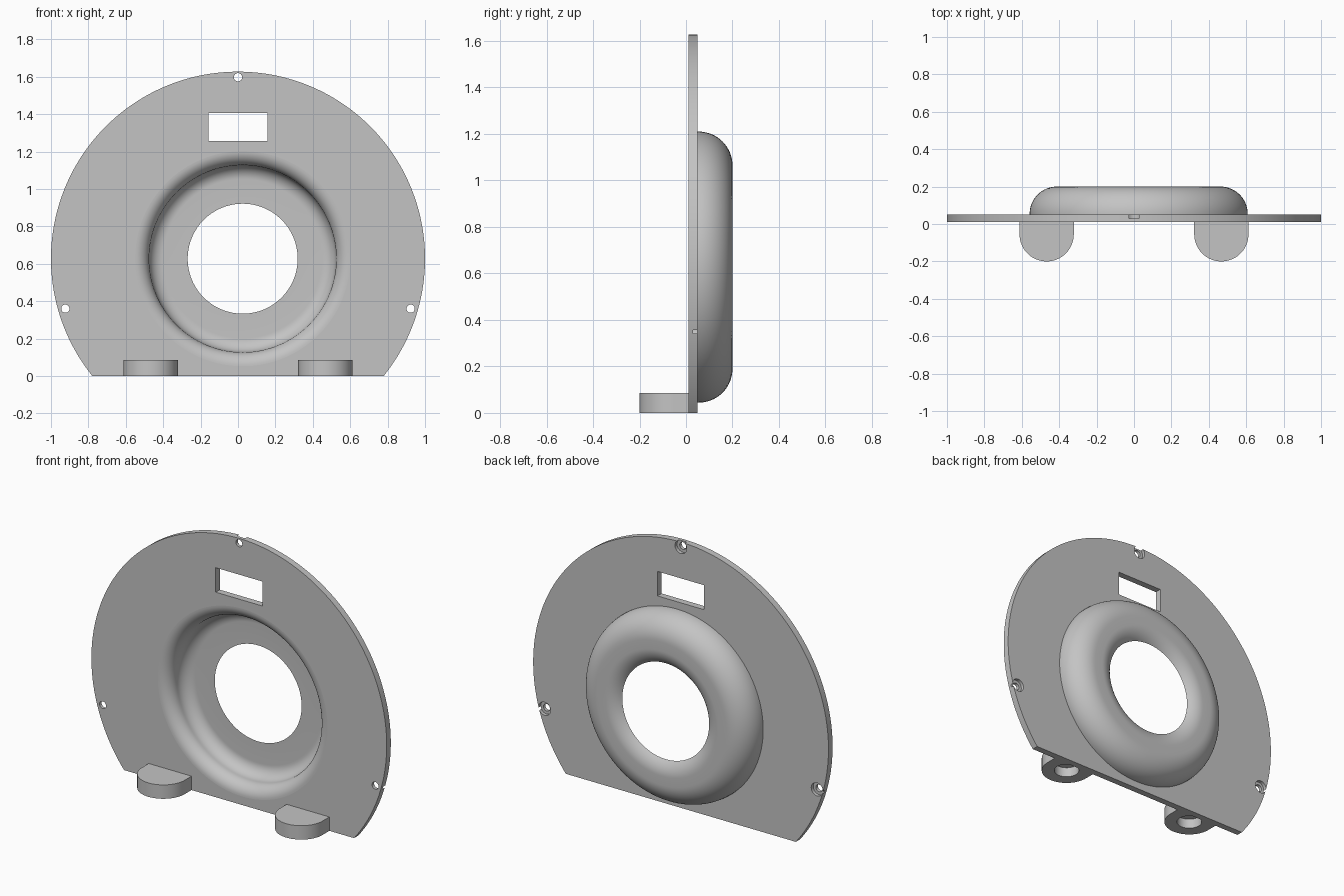
import bpy, bmesh
from math import sin, cos, pi, asin, radians, sqrt
from mathutils import Vector

if "Cube" in bpy.data.objects:
    bpy.data.objects.remove(bpy.data.objects["Cube"], do_unlink=True)

grey = bpy.data.materials.new("plain_grey")
grey.use_nodes = True
colour = (0.55, 0.55, 0.55, 1)
grey.diffuse_color = colour
grey.node_tree.nodes["Principled BSDF"].inputs["Base Color"].default_value = colour

CZ = 0.627                      # height of the disc centre
FRONT, BACK = 0.01, 0.05        # faces of the plate


def make(name, bm):
    bmesh.ops.recalc_face_normals(bm, faces=bm.faces)
    mesh = bpy.data.meshes.new(name)
    bm.to_mesh(mesh)
    bm.free()
    mesh.materials.append(grey)
    obj = bpy.data.objects.new(name, mesh)
    bpy.context.collection.objects.link(obj)
    return obj


def prism(name, outline, move):
    """Extrude a closed outline of 3D points along a vector."""
    bm = bmesh.new()
    face = bm.faces.new([bm.verts.new(p) for p in outline])
    side = bmesh.ops.extrude_face_region(bm, geom=[face])["geom"]
    bmesh.ops.translate(bm, vec=move, verts=[v for v in side if isinstance(v, bmesh.types.BMVert)])
    return make(name, bm)


def arc(cx, cy, r, start, end, n):
    return [(cx + r * cos(start + (end - start) * i / n),
             cy + r * sin(start + (end - start) * i / n)) for i in range(n + 1)]


def bore(x, z, r, y0, y1, n=32):
    """Cutter running front to back."""
    pts = arc(x, z, r, 0, 2 * pi, n)[:-1]
    return prism("cutter", [(a, y0, b) for a, b in pts], Vector((0, y1 - y0, 0)))


def cut(obj, cutters):
    for c in cutters:
        mod = obj.modifiers.new("cut", "BOOLEAN")
        mod.operation, mod.solver, mod.object = "DIFFERENCE", "EXACT", c
    bpy.context.view_layer.update()
    graph = bpy.context.evaluated_depsgraph_get()
    mesh = bpy.data.meshes.new_from_object(obj.evaluated_get(graph))
    obj.modifiers.clear()
    obj.data = mesh
    for c in cutters:
        bpy.data.objects.remove(c, do_unlink=True)


def smooth(obj):
    bpy.ops.object.select_all(action="DESELECT")
    obj.select_set(True)
    bpy.context.view_layer.objects.active = obj
    bpy.ops.object.shade_smooth_by_angle(angle=radians(35))


# Round plate with a flat base
DISH_X, RIM = 0.025, 0.575
low = asin(CZ)
edge = arc(0, CZ, 1, -low, pi + low, 160)
plate = prism("round_plate", [(x, FRONT, z) for x, z in edge], Vector((0, BACK - FRONT, 0)))

# Dish opening, window, and screw holes counterbored from the back
wx, wz0, wz1 = 0.158, 1.255, 1.405
window = prism("cutter", [(-wx, -0.1, wz0), (wx, -0.1, wz0), (wx, -0.1, wz1), (-wx, -0.1, wz1)],
               Vector((0, 0.3, 0)))
cutters = [bore(DISH_X, CZ, RIM, -0.1, 0.2, 128), window]
for x, z in ((0, 1.597), (-0.923, 0.36), (0.923, 0.36)):
    cutters += [bore(x, z, 0.022, -0.1, 0.2), bore(x, z, 0.04, 0.03, 0.1)]
cut(plate, cutters)
smooth(plate)

# Dished ring: profile of (radius, y) spun around the opening
f, outer, lip = 0.075, 0.146, 0.12
floor, top, hole = 0.16, 0.2, 0.294
reach = sqrt(lip ** 2 - (lip - top + floor) ** 2)
profile = arc(RIM, FRONT + f, f, -pi / 2, -pi, 12)                  # flared mouth
profile += arc(RIM - 2 * f, floor - f, f, 0, pi / 2, 12)[1:]        # cove to the floor
tilt = asin(reach / lip)
profile += arc(hole + reach, top - lip, lip, pi / 2 + tilt, pi / 2, 10)   # rounded lip
profile += arc(0.583 - outer, top - outer, outer, pi / 2, 0, 16)    # rounded outside
profile.append((0.583, BACK))

bm = bmesh.new()
N = 128
rings = []
for i in range(N):
    a = 2 * pi * i / N
    rings.append([bm.verts.new((DISH_X + r * cos(a), y, CZ + r * sin(a))) for r, y in profile])
for i in range(N):
    p, q = rings[i], rings[(i + 1) % N]
    for j in range(len(profile)):
        k = (j + 1) % len(profile)
        bm.faces.new((p[j], p[k], q[k], q[j]))
bmesh.ops.remove_doubles(bm, verts=bm.verts, dist=0.0001)
smooth(make("dished_ring", bm))

# Rounded feet with blind holes underneath
R, FY, H = 0.145, -0.055, 0.085
for side, fx in (("right", -0.467), ("left", 0.467)):
    pts = [(fx - R, FRONT)] + arc(fx, FY, R, pi, 2 * pi, 40) + [(fx + R, FRONT)]
    foot = prism(side + "_foot", [(x, y, 0) for x, y in pts], Vector((0, 0, H)))
    ring = arc(fx, FY, 0.072, 0, 2 * pi, 40)[:-1]
    cut(foot, [prism("cutter", [(x, y, -0.05) for x, y in ring], Vector((0, 0, 0.11)))])
    smooth(foot)
